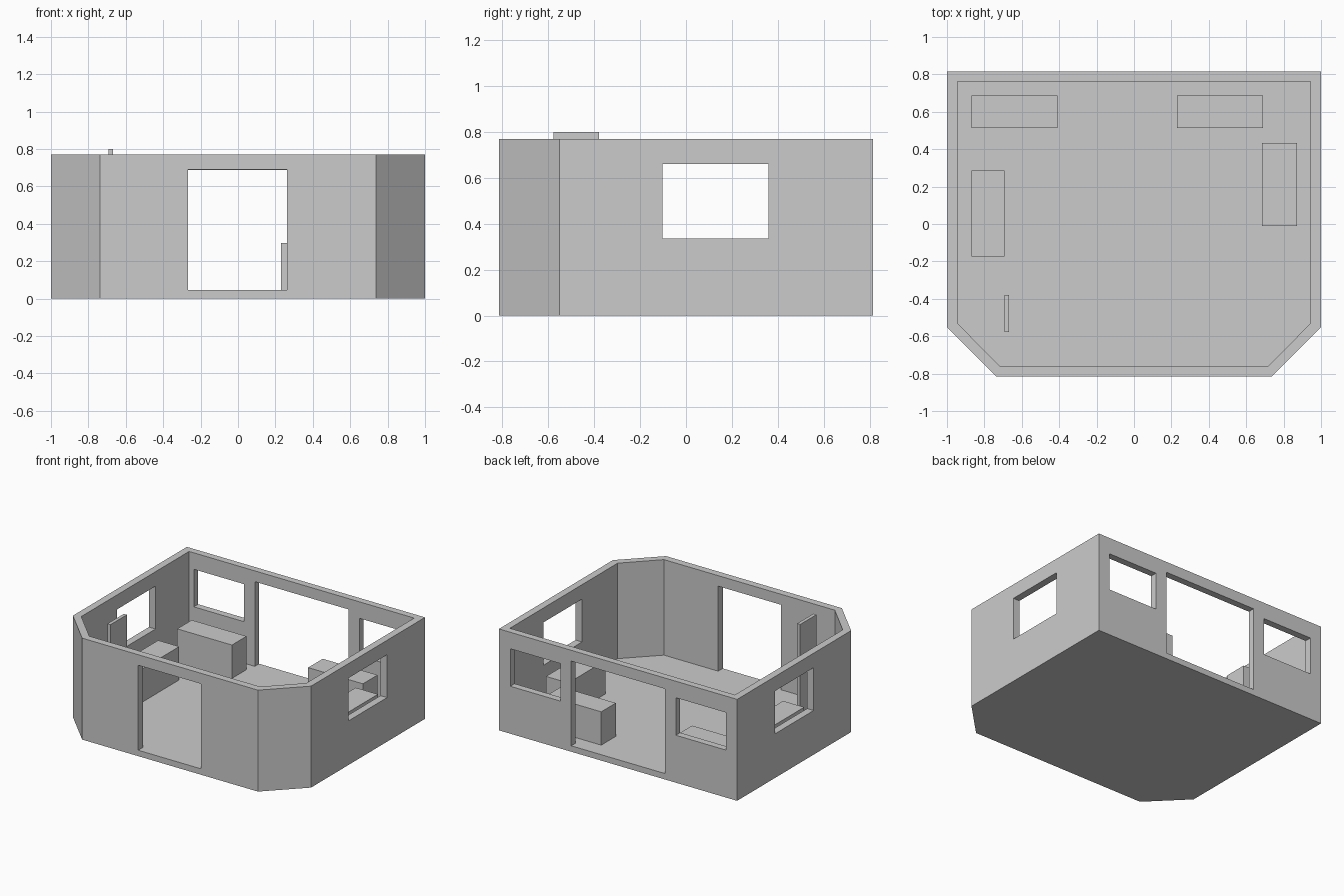
import bpy, bmesh

if "Cube" in bpy.data.objects:
    bpy.data.objects.remove(bpy.data.objects["Cube"])

grey = bpy.data.materials.new("plain_grey")
grey.diffuse_color = (0.6, 0.6, 0.6, 1)
grey.use_nodes = True
grey.node_tree.nodes["Principled BSDF"].inputs["Base Color"].default_value = grey.diffuse_color


def prism(name, outline, z0, z1):
    """Extrude a counter-clockwise outline from z0 to z1."""
    bm = bmesh.new()
    low = [bm.verts.new((x, y, z0)) for x, y in outline]
    top = [bm.verts.new((x, y, z1)) for x, y in outline]
    bm.faces.new(low[::-1])
    bm.faces.new(top)
    n = len(outline)
    for i in range(n):
        j = (i + 1) % n
        bm.faces.new((low[i], low[j], top[j], top[i]))
    me = bpy.data.meshes.new(name)
    bm.to_mesh(me)
    bm.free()
    me.materials.append(grey)
    ob = bpy.data.objects.new(name, me)
    bpy.context.collection.objects.link(ob)
    return ob


def box(name, x0, x1, y0, y1, z0, z1):
    return prism(name, [(x0, y0), (x1, y0), (x1, y1), (x0, y1)], z0, z1)


def cut(target, cutter):
    """Subtract the cutter and remove it."""
    cutter.hide_render = True
    mod = target.modifiers.new("cut", 'BOOLEAN')
    mod.operation = 'DIFFERENCE'
    mod.solver = 'EXACT'
    mod.object = cutter
    bpy.context.view_layer.objects.active = target
    bpy.ops.object.modifier_apply(modifier=mod.name)
    bpy.data.objects.remove(cutter)


def room_outline(x, back, front, side_y, front_x):
    return [(-front_x, front), (front_x, front), (x, side_y),
            (x, back), (-x, back), (-x, side_y)]


FLOOR = 0.045

# Room shell: floor and walls with two chamfered front corners
room = prism("room_shell", room_outline(1, 0.815, -0.815, -0.552, 0.738), 0, 0.77)
cut(room, prism("room_hollow", room_outline(0.945, 0.763, -0.76, -0.53, 0.717), FLOOR, 1))

# Door openings: front and wide back
cut(room, box("front_door_cutter", -0.267, 0.262, -0.9, -0.7, FLOOR, 0.69))
cut(room, box("back_door_cutter", -0.393, 0.393, 0.7, 0.9, FLOOR, 0.688))

# Windows: one in each side wall, two in the back wall
for s in (-1, 1):
    xs = sorted((s * 0.9, s * 1.1))
    cut(room, box("side_window_cutter", *xs, -0.103, 0.36, 0.335, 0.66))
    xs = sorted((s * 0.485, s * 0.905))
    cut(room, box("back_window_cutter", *xs, 0.7, 0.9, 0.36, 0.645))

# Cabinets standing on the floor
cabinets = {
    "back_left_cabinet": (-0.87, -0.41, 0.513, 0.688),
    "back_right_cabinet": (0.23, 0.69, 0.513, 0.688),
    "left_cabinet": (-0.87, -0.693, -0.175, 0.285),
    "right_cabinet": (0.685, 0.872, -0.01, 0.433),
}
for name, rect in cabinets.items():
    box(name, *rect, FLOOR, 0.298)

# Thin upright panel
box("upright_panel", -0.693, -0.667, -0.577, -0.38, FLOOR, 0.80)
